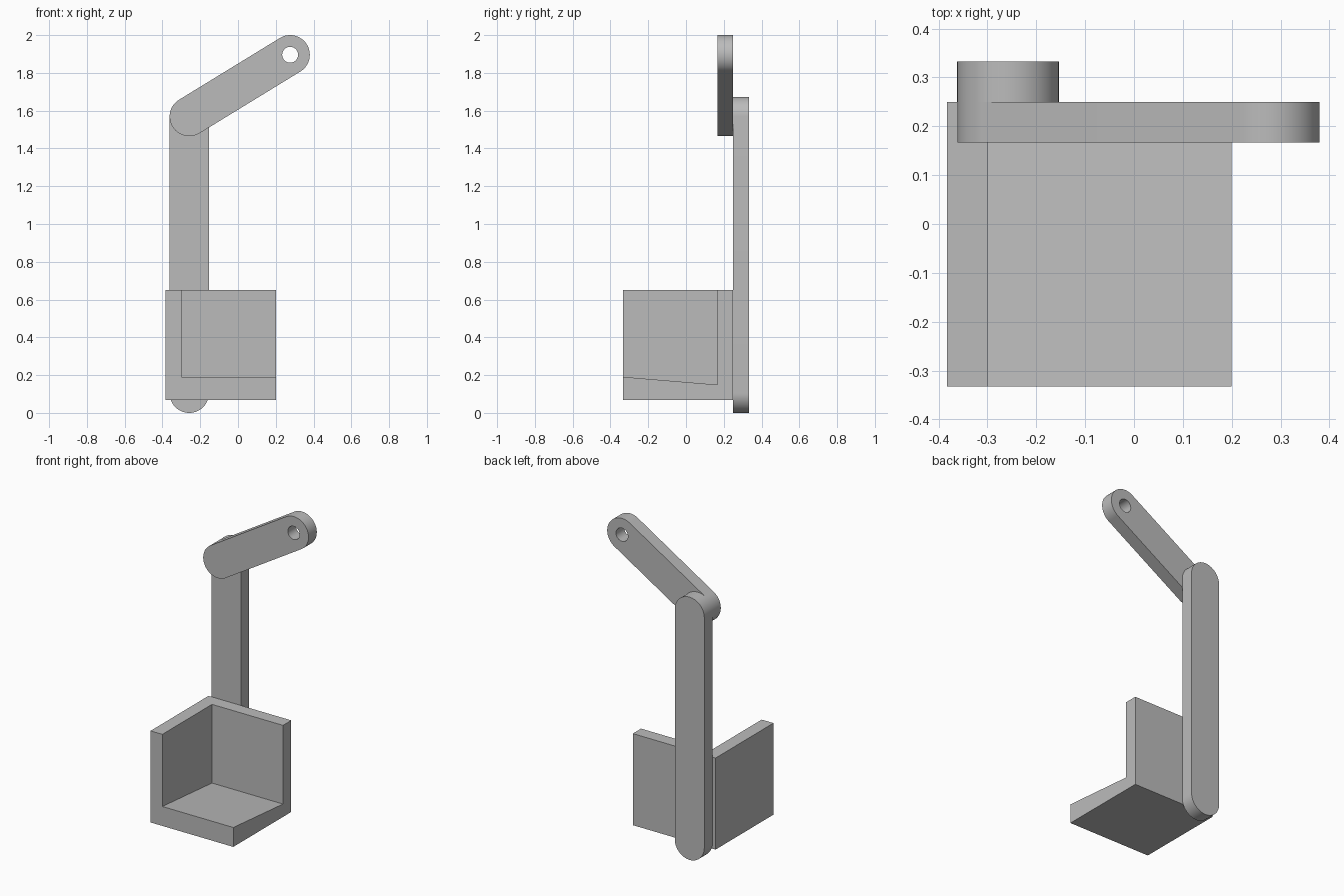
import bpy, bmesh, math
from mathutils import Vector

if "Cube" in bpy.data.objects:
    bpy.data.objects.remove(bpy.data.objects["Cube"], do_unlink=True)

# One plain grey for everything
grey = bpy.data.materials.new("plain grey")
grey.use_nodes = True
colour = (0.5, 0.5, 0.5, 1)
grey.diffuse_color = colour
grey.node_tree.nodes["Principled BSDF"].inputs["Base Color"].default_value = colour


def prism(name, profile, start, end, axis):
    """Extrude a closed 2D profile along x (profile in y, z) or y (profile in x, z)."""
    def place(p, depth):
        return (depth, p[0], p[1]) if axis == "x" else (p[0], depth, p[1])
    bm = bmesh.new()
    face = bm.faces.new([bm.verts.new(place(p, start)) for p in profile])
    moved = bmesh.ops.extrude_face_region(bm, geom=[face])["geom"]
    shift = Vector(place((0, 0), end - start))
    bmesh.ops.translate(bm, vec=shift, verts=[v for v in moved if isinstance(v, bmesh.types.BMVert)])
    bmesh.ops.recalc_face_normals(bm, faces=bm.faces)
    mesh = bpy.data.meshes.new(name)
    bm.to_mesh(mesh)
    bm.free()
    mesh.materials.append(grey)
    obj = bpy.data.objects.new(name, mesh)
    bpy.context.collection.objects.link(obj)
    return obj


def slot(a, b, radius, steps=32):
    """Outline of a bar with round ends centred on a and b."""
    heading = math.atan2(b[1] - a[1], b[0] - a[0])
    points = []
    for centre, first in ((b, heading - math.pi / 2), (a, heading + math.pi / 2)):
        for i in range(steps + 1):
            t = first + math.pi * i / steps
            points.append((centre[0] + radius * math.cos(t), centre[1] + radius * math.sin(t)))
    return points


def circle(centre, radius, steps=48):
    angles = [math.tau * i / steps for i in range(steps)]
    return [(centre[0] + radius * math.cos(t), centre[1] + radius * math.sin(t)) for t in angles]


def activate(obj):
    bpy.ops.object.select_all(action="DESELECT")
    obj.select_set(True)
    bpy.context.view_layer.objects.active = obj


def cut(obj, cutter):
    cutter.hide_render = True
    mod = obj.modifiers.new("cut", "BOOLEAN")
    mod.operation, mod.solver, mod.object = "DIFFERENCE", "EXACT", cutter
    activate(obj)
    bpy.ops.object.modifier_apply(modifier=mod.name)
    bpy.data.objects.remove(cutter, do_unlink=True)


foot, elbow, tip = (-0.258, 0.104), (-0.258, 1.569), (0.276, 1.896)
radius = 0.104
back, joint, inner, front = 0.333, 0.25, 0.167, -0.333

# Upright post and slanted arm
post = prism("upright_post", slot(foot, elbow, radius), joint, back, "y")
arm = prism("slanted_arm", slot(elbow, tip, radius), inner, joint, "y")
cut(arm, prism("hole_cutter", circle(tip, 0.042), 0, 0.4, "y"))

# Corner tray: side wall, back wall and a floor sloping down to the back
low, high = 0.067, 0.65
tray = prism("corner_tray", [(front, low), (joint, low), (joint, high), (front, high)],
             -0.383, 0.2, "x")
cut(tray, prism("tray_cutter", [(front - 0.1, 0.199), (inner, 0.149), (inner, 1), (front - 0.1, 1)],
                -0.3, 0.4, "x"))

for part in (post, arm, tray):
    activate(part)
    bpy.ops.object.shade_smooth_by_angle(angle=math.radians(30))
